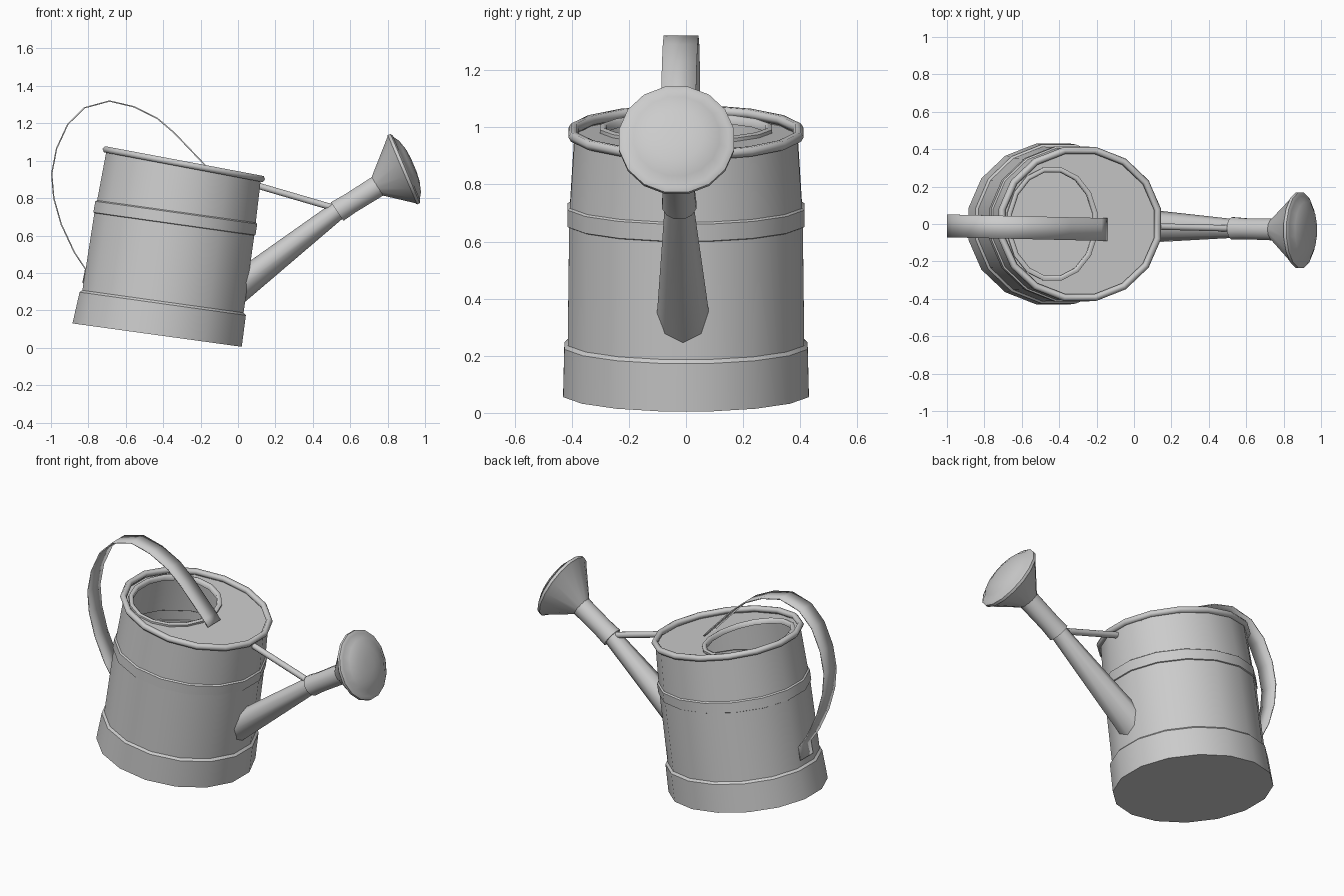
import bpy, bmesh, math
from mathutils import Vector

if "Cube" in bpy.data.objects:
    bpy.data.objects.remove(bpy.data.objects["Cube"])

metal = bpy.data.materials.new("grey_metal")
metal.diffuse_color = (0.6, 0.6, 0.6, 1)
metal.use_nodes = True
metal.node_tree.nodes["Principled BSDF"].inputs["Base Color"].default_value = metal.diffuse_color


def ring(left, right, ry, d=0.0, h=0.0, n=16, y=0.0, half=0.5):
    """Tilted ellipse spanning left-right in xz; d widens it, h shifts it along its axis."""
    a, b = Vector((left[0], 0, left[1])), Vector((right[0], 0, right[1]))
    u = (b - a).normalized()
    axis = Vector((-u.z, 0, u.x))
    c = (a + b) / 2 + axis * h + Vector((0, y, 0))
    k = 1 / math.cos(math.pi / n) if half else 1
    rx = ((b - a).length / 2 + d) * k
    out = []
    for i in range(n):
        t = 2 * math.pi * (i + half) / n
        out.append(c + u * rx * math.cos(t) + Vector((0, (ry + d) * k * math.sin(t), 0)))
    return out


def disc(cx, cz, deg, r, h=0.0, n=16, half=0.5):
    """Round section on an axis that rises at deg degrees in the xz plane."""
    s, c = math.sin(math.radians(deg)), math.cos(math.radians(deg))
    return ring((cx - r * s, cz + r * c), (cx + r * s, cz - r * c), r, 0, h, n,
                -0.01 - 0.026 * cx, half)


def finish(name, bm, angle):
    bmesh.ops.recalc_face_normals(bm, faces=bm.faces)
    mesh = bpy.data.meshes.new(name)
    bm.to_mesh(mesh)
    bm.free()
    mesh.materials.append(metal)
    ob = bpy.data.objects.new(name, mesh)
    bpy.context.collection.objects.link(ob)
    bpy.ops.object.select_all(action='DESELECT')
    ob.select_set(True)
    bpy.context.view_layer.objects.active = ob
    bpy.ops.object.shade_smooth_by_angle(angle=math.radians(angle))
    return ob


def loft(name, rings, cap_start=False, cap_end=False, closed=False, angle=32):
    bm = bmesh.new()
    rows = [[bm.verts.new(p) for p in r] for r in rings]
    n = len(rows[0])
    pairs = list(zip(rows, rows[1:])) + ([(rows[-1], rows[0])] if closed else [])
    for a, b in pairs:
        for i in range(n):
            j = (i + 1) % n
            bm.faces.new((a[i], a[j], b[j], b[i]))
    if cap_start:
        bm.faces.new(rows[0])
    if cap_end:
        bm.faces.new(rows[-1])
    return finish(name, bm, angle)


# Body: base skirt, wall, raised middle band, upper wall
low = ((-0.832, 0.307), (0.03, 0.187), 0.414)
band_low = ((-0.768, 0.72), (0.087, 0.60), 0.409)
band_top = ((-0.757, 0.782), (0.097, 0.662), 0.409)
top = ((-0.703, 1.055), (0.122, 0.9), 0.39)
loft("body", [
    ring((-0.885, 0.13), (0.02, 0.005), 0.43),
    ring((-0.847, 0.297), (0.042, 0.173), 0.426),
    ring(*low),
    ring(*band_low),
    ring(*band_low, d=0.006, h=0.003),
    ring(*band_top, d=0.006),
    ring(*band_top, d=-0.003, h=0.006),
    ring(*top),
], cap_start=True)

# Rolled rim around the top edge
loft("rim", [ring(*top, d=0.003 + 0.019 * math.cos(t), h=0.004 + 0.019 * math.sin(t))
             for t in [2 * math.pi * k / 6 for k in range(6)]], closed=True, angle=65)

# Lid plate with a large filling hole
def plate_z(x):
    return 1.038 - 0.188 * (x + 0.70)

hole = ((-0.665, plate_z(-0.665)), (-0.21, plate_z(-0.21)), 0.288)
loft("lid_plate", [ring((-0.70, plate_z(-0.70)), (0.12, plate_z(0.12)), 0.39), ring(*hole)])

# Raised collar of the filling hole
loft("hole_collar", [ring(*hole, d=d, h=h) for d, h in
                     ((0.014, -0.004), (0.014, 0.012), (0.0, 0.018), (-0.012, 0.012), (-0.012, -0.012))],
     closed=True, angle=65)

# Spout: tapering tube leaving the wall
loft("spout", [
    ring((0.04, 0.447), (0.026, 0.235), 0.092, n=8, y=-0.01, half=0),
    disc(0.535, 0.735, 37, 0.05, n=8, half=0),
], angle=50)

# Sleeve and neck between spout and sprinkler head
loft("spout_neck", [
    disc(0.53, 0.728, 34, 0.046, n=12),
    disc(0.53, 0.728, 34, 0.060, n=12),
    disc(0.60, 0.772, 32, 0.056, n=12),
    disc(0.746, 0.863, 32, 0.058, n=12),
])

# Sprinkler head: cone, lip and domed face
hx, hz = 0.892, 0.957
loft("sprinkler_head", [
    disc(0.744, 0.862, 32, 0.057),
    disc(hx, hz, 23, 0.190, -0.022),
    disc(hx, hz, 23, 0.201, -0.014),
    disc(hx, hz, 23, 0.201, 0.002),
    disc(hx, hz, 23, 0.188, 0.010),
    disc(hx, hz, 23, 0.181, 0.010),
    disc(hx, hz, 23, 0.150, 0.030),
    disc(hx, hz, 23, 0.095, 0.046),
    disc(hx, hz, 23, 0.040, 0.052),
], cap_end=True, angle=40)

# Brace rod from the wall to the spout
loft("brace_rod", [disc(0.10, 0.868, -16.5, 0.017, n=8), disc(0.515, 0.747, -16.5, 0.017, n=8)],
     True, True, angle=50)

# Handle: thin strap bent over the can, with a foot against the wall
path = [(-0.829, 0.345), (-0.815, 0.42), (-0.875, 0.51), (-0.945, 0.66), (-0.985, 0.80),
        (-0.996, 0.93), (-0.97, 1.065), (-0.91, 1.195), (-0.82, 1.283), (-0.687, 1.319),
        (-0.555, 1.288), (-0.43, 1.225), (-0.34, 1.148), (-0.175, 0.975), (-0.145, 0.938)]
strip = bmesh.new()
prev = None
for x, z in path:
    y = -0.01 - 0.023 * (x + 1)
    cur = [strip.verts.new((x, y + s * 0.061, z)) for s in (-1, 1)]
    if prev:
        strip.faces.new((prev[0], prev[1], cur[1], cur[0]))
    prev = cur
handle = finish("handle", strip, 35)
solid = handle.modifiers.new("thickness", 'SOLIDIFY')
solid.thickness = 0.007
solid.offset = 0
